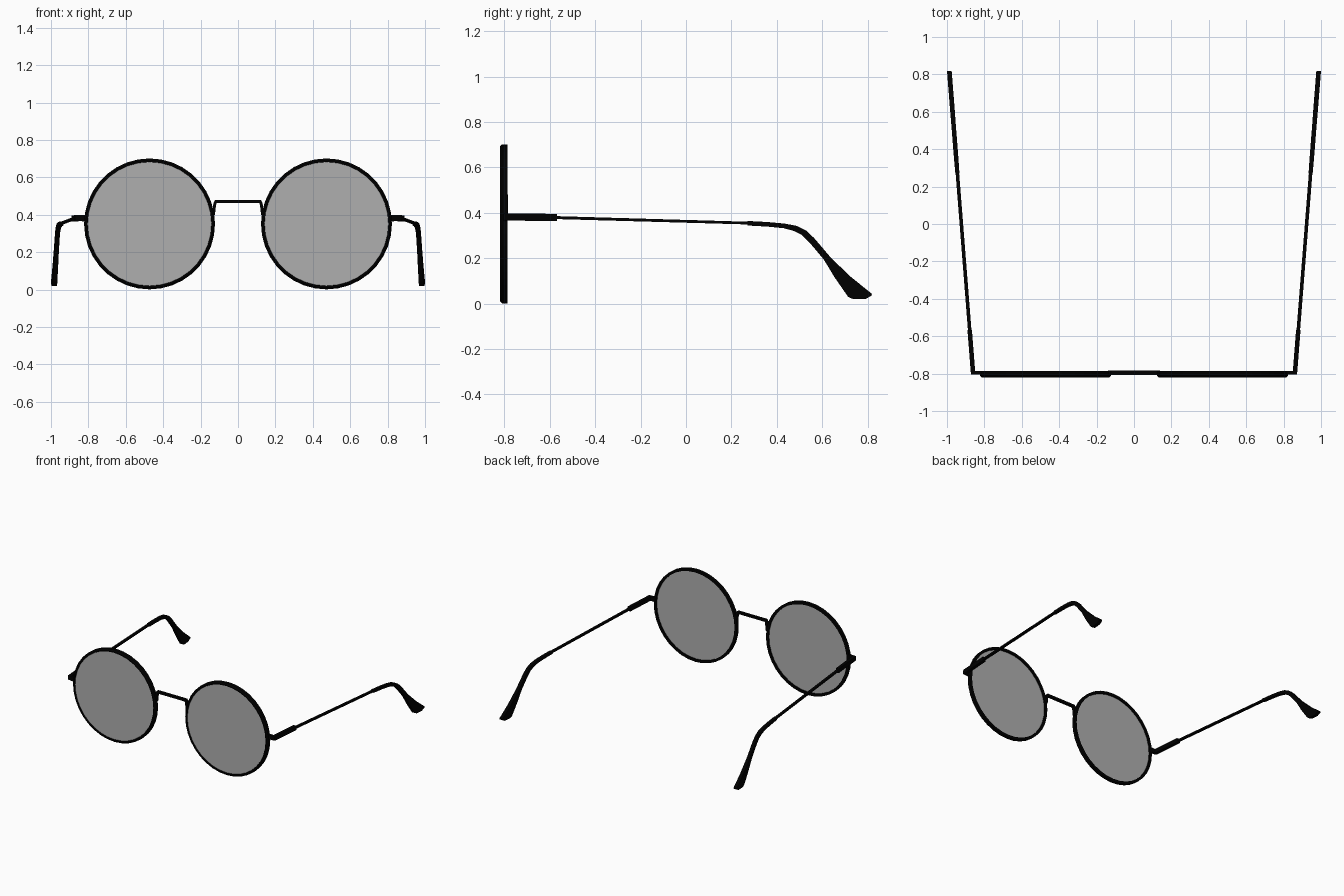
import bpy, bmesh, math
from mathutils import Vector

if "Cube" in bpy.data.objects:
    bpy.data.objects.remove(bpy.data.objects["Cube"])

TAU = 2 * math.pi


def material(name, color):
    m = bpy.data.materials.new(name)
    m.diffuse_color = color
    m.use_nodes = True
    m.node_tree.nodes["Principled BSDF"].inputs["Base Color"].default_value = m.diffuse_color
    return m


black = material("black_frame", (0.0, 0.0, 0.0, 1))
tint = material("grey_lens", (0.43, 0.43, 0.43, 1))


def finish(name, bm, mat, smooth=True):
    bmesh.ops.recalc_face_normals(bm, faces=bm.faces[:])
    me = bpy.data.meshes.new(name)
    bm.to_mesh(me)
    bm.free()
    me.materials.append(mat)
    ob = bpy.data.objects.new(name, me)
    bpy.context.collection.objects.link(ob)
    if smooth:
        bpy.ops.object.select_all(action='DESELECT')
        bpy.context.view_layer.objects.active = ob
        ob.select_set(True)
        bpy.ops.object.shade_smooth_by_angle(angle=math.radians(35))
    return ob


def skin(bm, rings, closed=False):
    """Join rings of points with quads; cap the ends or close the loop."""
    vs = [[bm.verts.new(p) for p in r] for r in rings]
    n = len(vs[0])
    pairs = list(zip(vs, vs[1:])) + ([(vs[-1], vs[0])] if closed else [])
    for a, b in pairs:
        for i in range(n):
            j = (i + 1) % n
            bm.faces.new((a[i], a[j], b[j], b[i]))
    if not closed:
        bm.faces.new(vs[0])
        bm.faces.new(vs[-1])


def arm_x(y):
    """The arms splay outwards towards the back."""
    return 0.861 + 0.0785 * (y + 0.79)


def arm_part(name, side, sections):
    """Loft flat bars through (low y, low z, high y, high z, half width)."""
    bm = bmesh.new()
    skin(bm, [[Vector((side * (arm_x(y) + d * w), y, z)) for y, z, d in
               ((ya, za, -1), (ya, za, 1), (yb, zb, 1), (yb, zb, -1))]
              for ya, za, yb, zb, w in sections])
    return finish(name, bm, black)


RIM_X, RIM_Z = 0.473, 0.351
# rim cross-section: (radius, y), chamfered at the front
RIM = [(0.350, -0.787), (0.350, -0.811), (0.341, -0.820),
       (0.333, -0.820), (0.331, -0.815), (0.331, -0.787)]
# ear tip outline as pairs of lower and upper edge points plus half width
TIP = [(0.27, 0.344, 0.27, 0.364, 0.011), (0.36, 0.339, 0.362, 0.359, 0.012),
       (0.43, 0.332, 0.437, 0.352, 0.012), (0.475, 0.320, 0.488, 0.342, 0.012),
       (0.512, 0.301, 0.530, 0.321, 0.012), (0.545, 0.268, 0.565, 0.288, 0.012),
       (0.607, 0.194, 0.640, 0.200, 0.0125), (0.655, 0.115, 0.728, 0.116, 0.0125),
       (0.700, 0.050, 0.819, 0.043, 0.0125), (0.714, 0.030, 0.817, 0.034, 0.0125),
       (0.735, 0.020, 0.790, 0.020, 0.0125)]

for side, tag in ((1, "right"), (-1, "left")):
    # round rim
    bm = bmesh.new()
    skin(bm, [[Vector((side * RIM_X + r * math.cos(TAU * i / 36), y,
                       RIM_Z + r * math.sin(TAU * i / 36))) for r, y in RIM]
              for i in range(36)], closed=True)
    finish("rim_" + tag, bm, black)

    # thin grey lens
    bm = bmesh.new()
    skin(bm, [[Vector((side * RIM_X + 0.334 * math.cos(TAU * i / 36), y,
                       RIM_Z + 0.334 * math.sin(TAU * i / 36))) for i in range(36)]
              for y in (-0.812, -0.798)])
    finish("lens_" + tag, bm, tint)

    # end piece joining rim and hinge
    bm = bmesh.new()
    skin(bm, [[Vector((side * x, y, 0.382 + z)) for y, z in
               ((-0.805, -h), (-0.786, -h), (-0.786, h), (-0.805, h))]
              for x, h in ((0.81, 0.018), (0.85, 0.016), (0.871, 0.014))])
    finish("end_piece_" + tag, bm, black, smooth=False)

    # hinge sleeve, thin arm and curved ear tip
    arm_part("hinge_sleeve_" + tag, side,
             [(-0.80, 0.366, -0.80, 0.398, 0.012),
              (-0.568, 0.363, -0.568, 0.395, 0.012)])
    arm_part("arm_" + tag, side,
             [(-0.60, 0.373, -0.60, 0.386, 0.0095),
              (0.29, 0.348, 0.29, 0.360, 0.0095)])
    arm_part("ear_tip_" + tag, side, TIP)

# flat bar bridge: lower and upper outline points in x and z, mirrored
half = [(0.139, 0.395, 0.123, 0.400), (0.136, 0.430, 0.120, 0.433),
        (0.131, 0.464, 0.115, 0.462), (0.122, 0.480, 0.110, 0.464)]
profile = [(-a, b, -c, d) for a, b, c, d in half] + half[::-1]
bm = bmesh.new()
skin(bm, [[Vector((xo, -0.806, zo)), Vector((xo, -0.784, zo)),
           Vector((xi, -0.784, zi)), Vector((xi, -0.806, zi))]
          for xo, zo, xi, zi in profile])
finish("bridge", bm, black)
